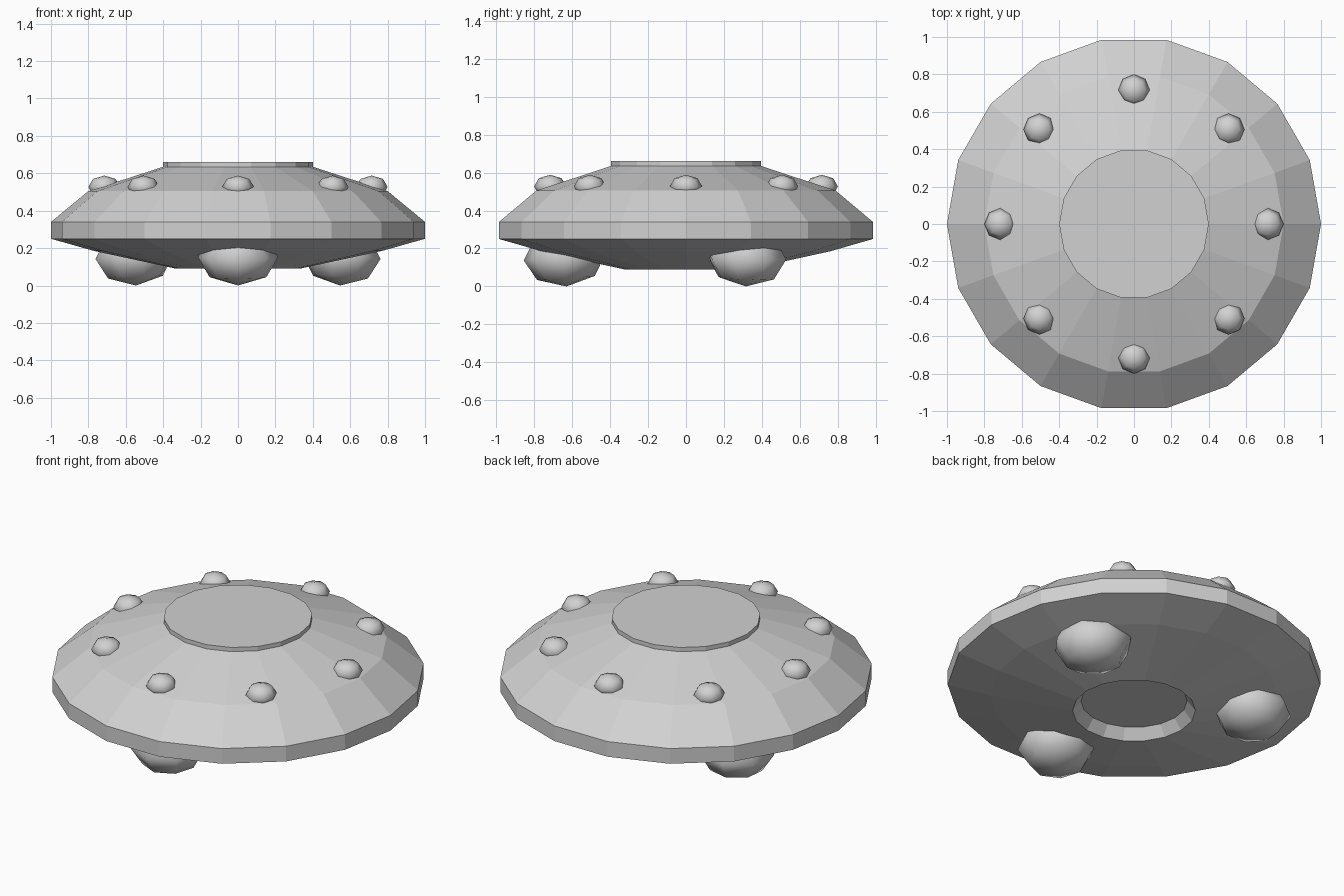
import bpy, bmesh, math
from mathutils import Matrix

cube = bpy.data.objects.get("Cube")
if cube:
    bpy.data.objects.remove(cube, do_unlink=True)

GREY = (0.64, 0.64, 0.64, 1)
grey = bpy.data.materials.new("light_grey")
grey.use_nodes = True
grey.diffuse_color = GREY
grey.node_tree.nodes["Principled BSDF"].inputs["Base Color"].default_value = GREY


def add_object(name, bm, smooth):
    bmesh.ops.recalc_face_normals(bm, faces=bm.faces)
    for face in bm.faces:
        face.smooth = smooth
    mesh = bpy.data.meshes.new(name)
    bm.to_mesh(mesh)
    bm.free()
    mesh.materials.append(grey)
    obj = bpy.data.objects.new(name, mesh)
    bpy.context.collection.objects.link(obj)
    return obj


def lathe(name, profile, sides):
    """Closed faceted solid turned about z; both ends are capped."""
    bm = bmesh.new()
    rings = []
    for r, z in profile:
        angles = [math.tau * i / sides for i in range(sides)]
        rings.append([bm.verts.new((r * math.cos(a), r * math.sin(a), z)) for a in angles])
    for low, high in zip(rings, rings[1:]):
        for i in range(sides):
            j = (i + 1) % sides
            bm.faces.new((low[i], low[j], high[j], high[i]))
    bm.faces.new(rings[0])
    bm.faces.new(rings[-1])
    return add_object(name, bm, False)


def bumps(name, count, start, orbit, z, radius, height, tilt):
    """Ring of flattened, smooth eight-sided spheres around the hull."""
    for n in range(count):
        angle = start + math.tau * n / count
        bm = bmesh.new()
        bmesh.ops.create_uvsphere(bm, u_segments=8, v_segments=4, radius=1)
        place = (Matrix.Rotation(angle, 4, 'Z') @ Matrix.Translation((orbit, 0, z))
                 @ Matrix.Rotation(tilt, 4, 'Y') @ Matrix.Diagonal((radius, radius, height, 1)))
        bm.transform(place)
        add_object(f"{name}_{n + 1}", bm, True)


# Saucer hull, from the recessed belly hatch up to the flat top plate
lathe("hull", [(0.285, 0.15), (0.33, 0.09), (0.77, 0.185), (1.0, 0.25),
               (1.0, 0.34), (0.8, 0.505), (0.4, 0.635), (0.4, 0.66)], 18)

# Lamps around the upper slope
bumps("lamp", 8, 0, 0.715, 0.527, 0.085, 0.061, 0)

# Three landing pods on the underside, one at the front
bumps("landing_pod", 3, -math.pi / 2, 0.64, 0.152, 0.215, 0.152, math.radians(4))
